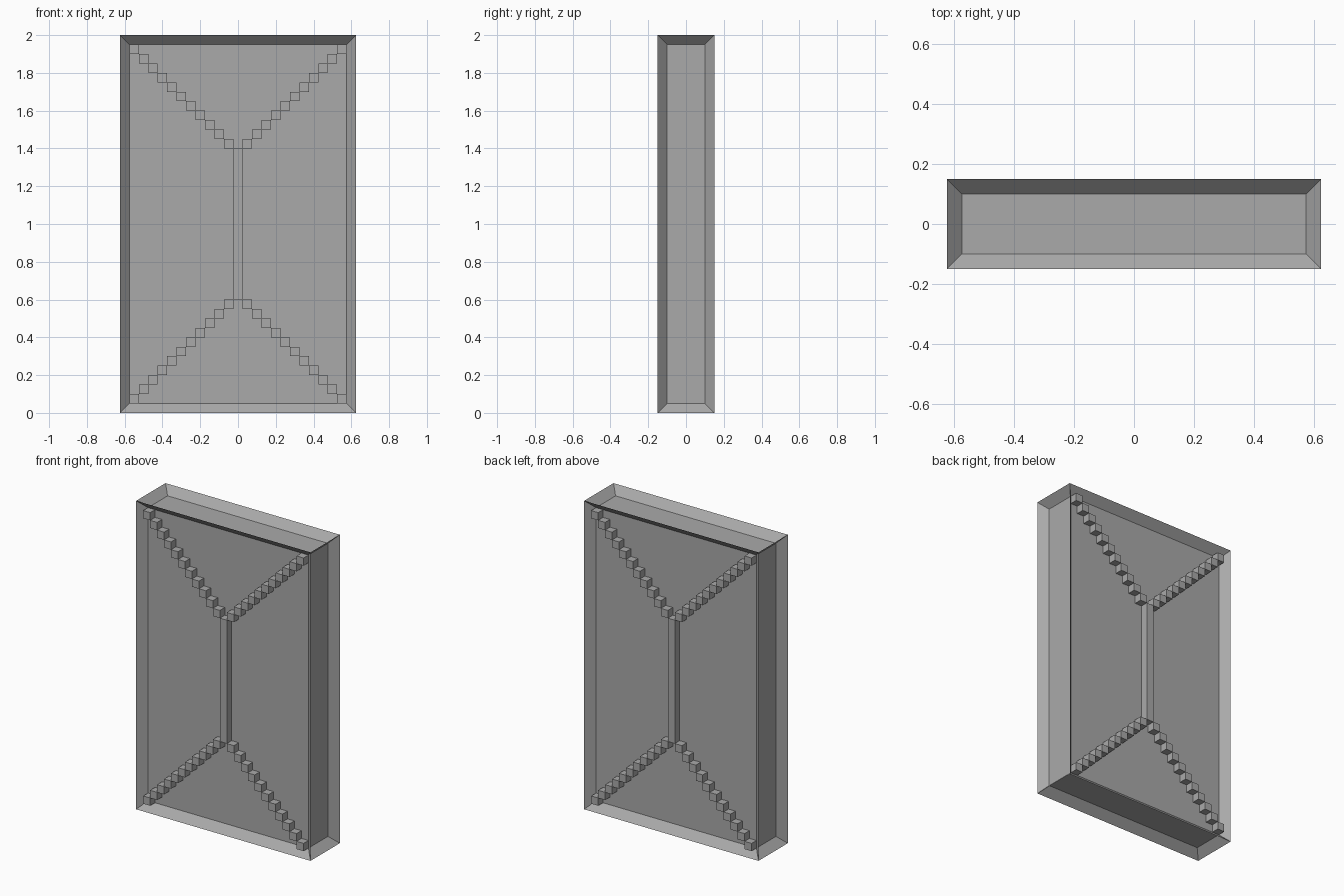
import bpy
import bmesh
from mathutils import Matrix, Vector

cube = bpy.data.objects.get("Cube")
if cube:
    bpy.data.objects.remove(cube, do_unlink=True)

U = 0.05                                # thickness of every bar and step
W, D, H = 25 * U, 6 * U, 40 * U         # overall size

grey = bpy.data.materials.new("mid grey")
grey.use_nodes = True
colour = (0.4, 0.4, 0.4, 1)
grey.diffuse_color = colour
grey.node_tree.nodes["Principled BSDF"].inputs["Base Color"].default_value = colour


def add_box(bm, centre, size):
    matrix = Matrix.Translation(Vector(centre)) @ Matrix.Diagonal((*size, 1))
    bmesh.ops.create_cube(bm, size=1, matrix=matrix)


def finish(bm, name):
    mesh = bpy.data.meshes.new(name)
    bm.normal_update()
    bm.to_mesh(mesh)
    bm.free()
    mesh.materials.append(grey)
    obj = bpy.data.objects.new(name, mesh)
    bpy.context.collection.objects.link(obj)
    return obj


# Slab with a recessed panel on all six sides
bm = bmesh.new()
add_box(bm, (0, 0, H / 2), (W, D, H))
bm.normal_update()
bmesh.ops.inset_individual(bm, faces=bm.faces[:], thickness=U, depth=-U,
                           use_even_offset=True)
finish(bm, "recessed_frame")

# Raised bar and stepped diagonals on the front and back panels
for side, sy in (("front", -1), ("back", 1)):
    y = sy * (D - U) / 2
    bm = bmesh.new()
    add_box(bm, (0, y, H / 2), (U, U, 16 * U))
    finish(bm, side + "_centre_bar")

    bm = bmesh.new()
    for sx in (-1, 1):
        for sz in (-1, 1):
            for i in range(1, 12):
                add_box(bm, (sx * i * U, y, H / 2 + sz * (i + 7.5) * U), (U, U, U))
    finish(bm, side + "_stepped_diagonals")
